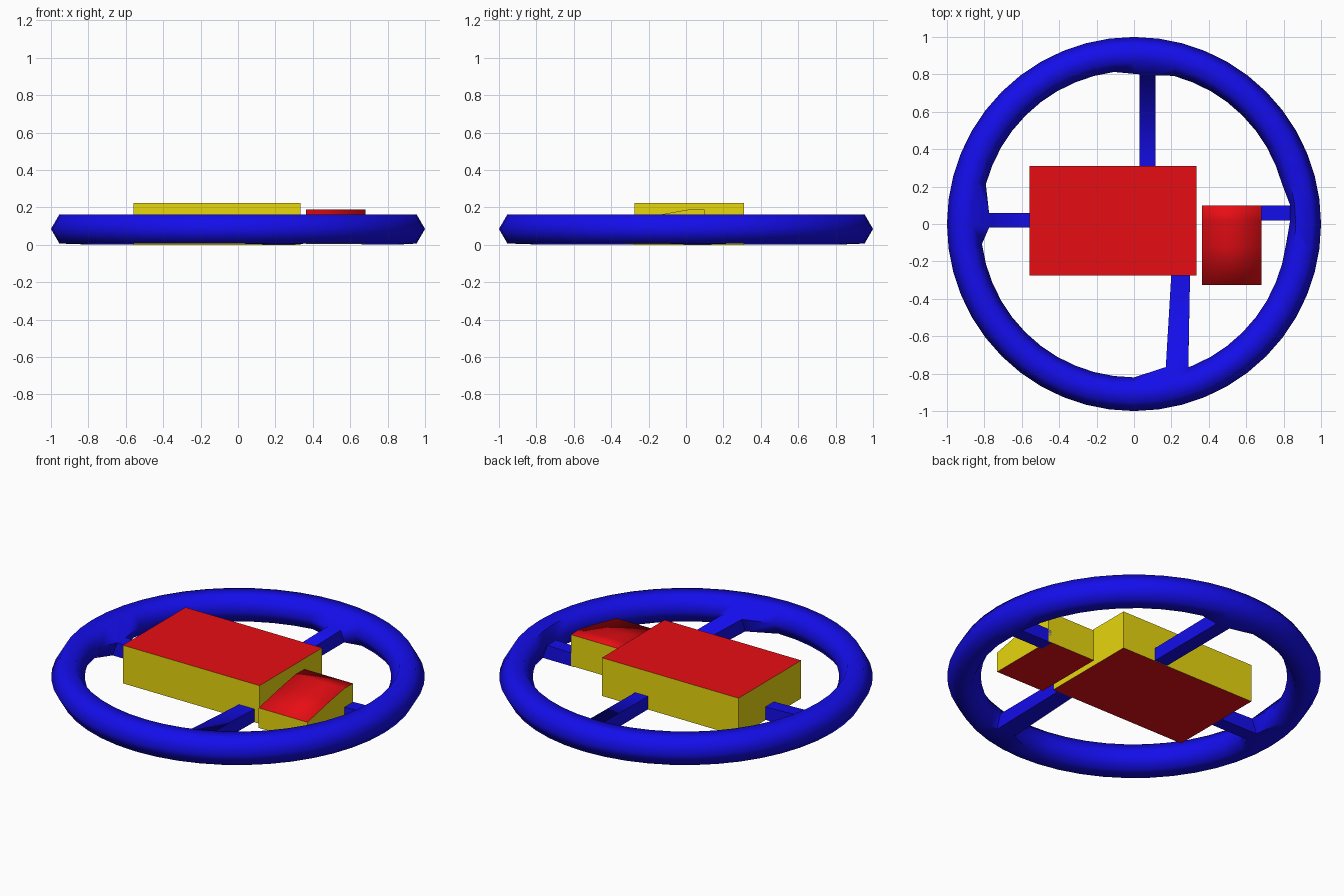
import bpy, bmesh, math

if "Cube" in bpy.data.objects:
    bpy.data.objects.remove(bpy.data.objects["Cube"])

SEG, SIDES = 48, 6
MAJOR, MINOR, MID_Z = 0.91, 0.09, 0.085


def material(name, rgb):
    m = bpy.data.materials.new(name)
    m.diffuse_color = (*rgb, 1)
    m.use_nodes = True
    m.node_tree.nodes["Principled BSDF"].inputs["Base Color"].default_value = m.diffuse_color
    return m


blue = material("blue", (0.007, 0.004, 0.83))
red = material("red", (0.80, 0.004, 0.007))
yellow = material("yellow", (0.80, 0.68, 0.004))


def finish(name, bm, mats, smooth_angle=None):
    bmesh.ops.recalc_face_normals(bm, faces=bm.faces)
    me = bpy.data.meshes.new(name)
    bm.to_mesh(me)
    bm.free()
    for m in mats:
        me.materials.append(m)
    for p in me.polygons:
        p.use_smooth = smooth_angle is not None
    if smooth_angle:
        me.set_sharp_from_angle(angle=math.radians(smooth_angle))
    ob = bpy.data.objects.new(name, me)
    bpy.context.collection.objects.link(ob)
    return ob


# Rim: hexagonal section swept round a circle
bm = bmesh.new()
grid = []
for i in range(SEG):
    a = math.tau * i / SEG
    ring = []
    for j in range(SIDES):
        b = math.tau * j / SIDES
        r = MAJOR + MINOR * math.cos(b)
        ring.append(bm.verts.new((r * math.cos(a), r * math.sin(a), MID_Z + MINOR * math.sin(b))))
    grid.append(ring)

# Spokes: lower inner rim faces drawn inwards
# segment index -> (root at first vertex, root at second, tip first, tip second)
spokes = {
    0: ((0.835, 0.02), (0.835, 0.10), (0.66, 0.02), (0.66, 0.10)),
    11: ((0.115, 0.795), (0.03, 0.80), (0.115, 0.30), (0.03, 0.30)),
    23: ((-0.775, 0.06), (-0.775, -0.02), (-0.55, 0.06), (-0.55, -0.02)),
    37: ((0.17, -0.765), (0.29, -0.765), (0.20, -0.26), (0.30, -0.26)),
}
for i in range(SEG):
    n = (i + 1) % SEG
    for j in range(SIDES):
        k = (j + 1) % SIDES
        if not (j == 3 and i in spokes):
            bm.faces.new((grid[i][j], grid[n][j], grid[n][k], grid[i][k]))

for i, (root_a, root_b, tip_a, tip_b) in spokes.items():
    n = (i + 1) % SEG
    base = [grid[i][3], grid[n][3], grid[n][4], grid[i][4]]
    base[0].co.xy, base[1].co.xy = root_a, root_b
    # lower root corners sit under the spoke's sides, a little further out
    for v, top in ((base[2], base[1]), (base[3], base[0])):
        along = 0 if i in (0, 23) else 1
        v.co.xy = top.co.xy
        v.co[along] += math.copysign(0.03, top.co[along])
        v.co.z = 0.002
    tip = [bm.verts.new((*p, z)) for p, z in
           ((tip_a, 0.078), (tip_b, 0.078), (tip_b, 0.002), (tip_a, 0.002))]
    for q in range(4):
        s = (q + 1) % 4
        bm.faces.new((base[q], base[s], tip[s], tip[q]))
    bm.faces.new(tip)
finish("rim_with_spokes", bm, [blue], 62)


# Blocks: side profile in (y, z) extruded along x, red above and below
def block(name, x0, x1, profile):
    bm = bmesh.new()
    left = [bm.verts.new((x0, y, z)) for y, z in profile]
    face = bm.faces.new(left)
    out = bmesh.ops.extrude_face_region(bm, geom=[face], use_keep_orig=True)
    for v in out["geom"]:
        if isinstance(v, bmesh.types.BMVert):
            v.co.x = x1
    bmesh.ops.recalc_face_normals(bm, faces=bm.faces)
    for f in bm.faces:
        f.material_index = 0 if abs(f.normal.z) > 0.5 else 1
    return finish(name, bm, [red, yellow])


block("main_block", -0.56, 0.333, [(-0.275, 0), (0.31, 0), (0.31, 0.225), (-0.275, 0.225)])
side = block("side_block", 0.364, 0.682, [(-0.327, 0.004), (0.10, 0.004), (0.10, 0.188),
                                          (0.02, 0.19), (-0.12, 0.165), (-0.327, 0.122)])

# Soft shading over the side block's sloping top only
me = side.data
soft = [v.normal.copy() for v in me.vertices]
normals = [None] * len(me.loops)
for p in me.polygons:
    p.use_smooth = True
    for li in p.loop_indices:
        normals[li] = soft[me.loops[li].vertex_index] if p.normal.z > 0.5 else p.normal.copy()
me.normals_split_custom_set(normals)
